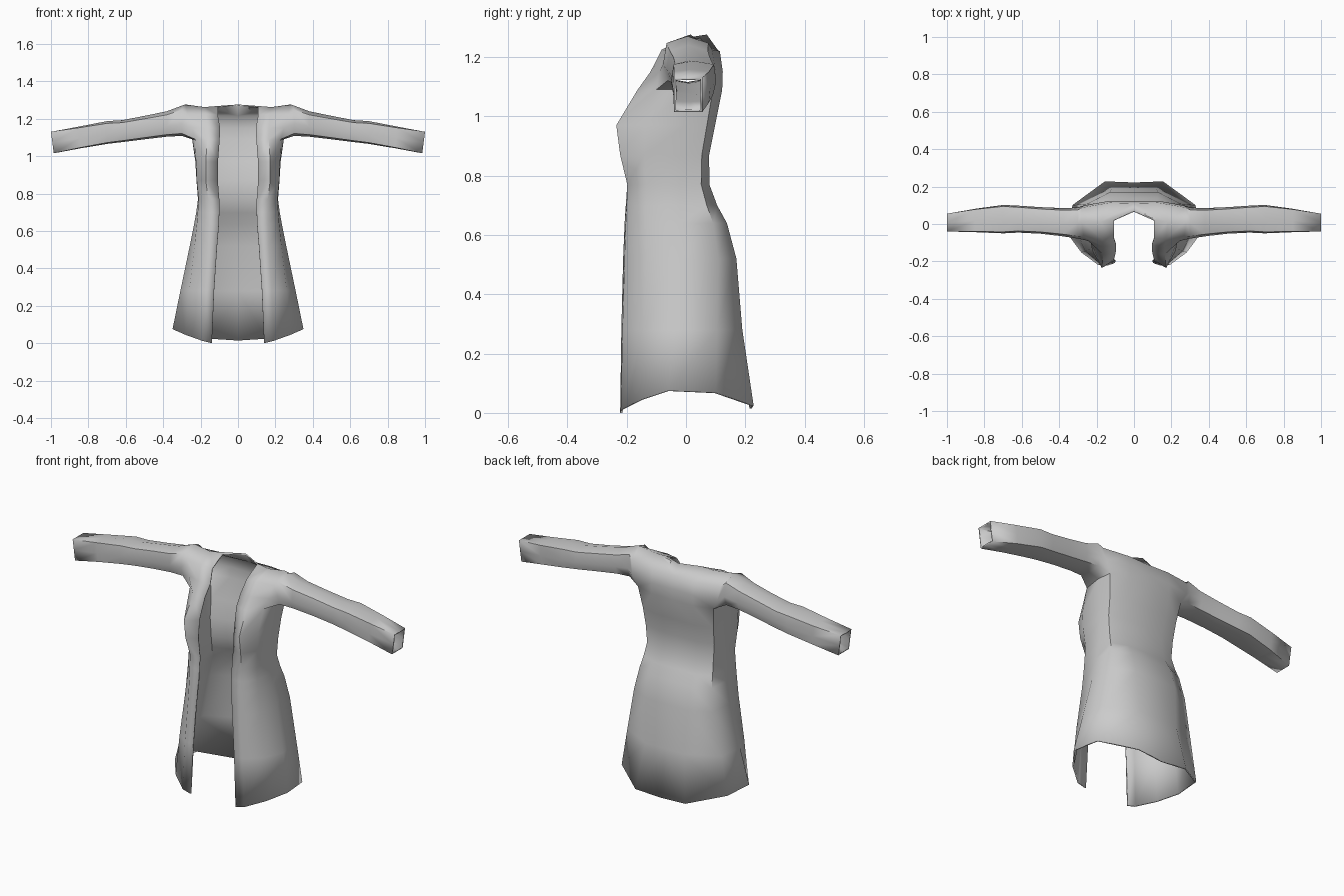
import bpy, bmesh
from mathutils import Vector

if "Cube" in bpy.data.objects:
    bpy.data.objects.remove(bpy.data.objects["Cube"])

cloth = bpy.data.materials.new("grey cloth")
cloth.diffuse_color = (0.6, 0.6, 0.6, 1)
cloth.use_nodes = True
cloth.node_tree.nodes["Principled BSDF"].inputs["Base Color"].default_value = cloth.diffuse_color

bm = bmesh.new()


def verts(points):
    return [bm.verts.new(p) for p in points]


def bridge(a, b, closed=False):
    n = len(a)
    for i in range(n if closed else n - 1):
        j = (i + 1) % n
        bm.faces.new((a[i], a[j], b[j], b[i]))


# Body: z, lapel edge x y, front x y, side x y, back x y (right half)
BODY = [
    (0.00, .140, -.222, .190, -.220, .350, -.06, .155, .228),
    (0.28, .128, -.218, .180, -.214, .308, -.04, .120, .190),
    (0.52, .112, -.212, .165, -.207, .258, -.02, .130, .170),
    (0.64, .102, -.207, .160, -.203, .234, -.02, .125, .138),
    (0.70, .100, -.203, .160, -.200, .223, -.02, .120, .105),
    (0.77, .100, -.198, .160, -.198, .214, -.02, .120, .079),
    (0.87, .108, -.198, .172, -.222, .222, -.01, .120, .078),
    (0.97, .107, -.190, .172, -.235, .228, .00, .130, .098),
    (1.09, .098, -.155, .165, -.163, .245, .01, .130, .122),
]
HEM = [0, .012, .045, .075, .068, .025, .015]      # hem rises at the sides

rows = []
for k, (z, ex, ey, fx, fy, sx, sy, bx, by) in enumerate(BODY):
    t = min(z / 0.7, 1)
    bulge = 0.012 + 0.012 * t
    pts = [(ex, ey), (fx, fy),
           ((fx + sx) / 2 + bulge, (fy + sy) / 2 - bulge),
           (sx, sy),
           (sx * (.94 + .02 * t), sy + (by - sy) * (.56 + .16 * t)),
           (bx, by), (0, by - (.006 if k == 0 else 0))]
    rows.append(verts([(x, y, z + (HEM[i] if k == 0 else 0))
                       for i, (x, y) in enumerate(pts)]))
for a, b in zip(rows, rows[1:]):
    bridge(a, b)

# Chest and shoulder blades above the armpit
low = rows[-1]
front_b = verts([(.095, -.112, 1.15), (.165, -.12, 1.15), (.245, -.09, 1.15)])
front_c = verts([(.108, -.075, 1.22), (.172, -.082, 1.225), (.268, -.068, 1.22)])
back_b = verts([(.265, .10, 1.15), (.13, .124, 1.15), (0, .122, 1.15)])
back_c = verts([(.278, .088, 1.225), (.13, .114, 1.22), (0, .11, 1.22)])
top = verts([(.108, .02, 1.268), (.18, .012, 1.262), (.28, .015, 1.276)])
nape = bm.verts.new((0, .07, 1.276))
bridge(low[:3], front_b)
bridge(front_b, front_c)
bridge(front_c, top)
bridge(low[4:], back_b)
bridge(back_b, back_c)
bm.faces.new((back_c[0], back_c[1], top[1], top[2]))
bm.faces.new((back_c[1], back_c[2], nape, top[0], top[1]))

# Sleeve: rings from the armhole to a square cuff
ROUND = [(-.8, .08), (0, 0), (.8, .08), (1, .4), (.85, .86), (0, 1), (-.85, .86), (-1, .4)]
SQUARE = [(-1, 0), (0, 0), (1, 0), (1, .5), (1, 1), (0, 1), (-1, 1), (-1, .5)]
SLEEVE = [  # x, y min, y max, z bottom, z top, squareness
    (.30, -.078, .088, 1.108, 1.270, 0),
    (.38, -.066, .085, 1.104, 1.240, 0),
    (.50, -.052, .090, 1.090, 1.215, .1),
    (.62, -.046, .098, 1.075, 1.192, .2),
    (.70, -.050, .102, 1.066, 1.187, .3),
    (.85, -.044, .082, 1.042, 1.158, .6),
    (1.0, -.040, .055, 1.015, 1.130, 1),
]
ring = [low[2], low[3], low[4], back_b[0], back_c[0], top[2], front_c[2], front_b[2]]
for x, y0, y1, z0, z1, s in SLEEVE:
    pts = []
    for r, q in zip(ROUND, SQUARE):
        u, v = Vector(r).lerp(Vector(q), s)
        pts.append((x - .015 * (1 - v) * s,
                    (y0 + y1) / 2 + u * (y1 - y0) / 2, z0 + v * (z1 - z0)))
    new = verts(pts)
    bridge(ring, new, True)
    ring = new

bmesh.ops.recalc_face_normals(bm, faces=bm.faces)
# Make sure the cloth faces outward at the middle of the back
bm.faces.ensure_lookup_table()
probe = max(bm.faces, key=lambda f: f.calc_center_median().y)
if probe.normal.y < 0:
    bmesh.ops.reverse_faces(bm, faces=bm.faces)
mesh = bpy.data.meshes.new("coat")
bm.to_mesh(mesh)
bm.free()
coat = bpy.data.objects.new("coat", mesh)
bpy.context.collection.objects.link(coat)
mesh.materials.append(cloth)

# Mirror the left half and give the cloth a thin lining
mirror = coat.modifiers.new("mirror", 'MIRROR')
mirror.use_clip = True
lining = coat.modifiers.new("lining", 'SOLIDIFY')
lining.thickness = 0.008
lining.offset = -1
bpy.context.view_layer.objects.active = coat
coat.select_set(True)
bpy.ops.object.shade_smooth_by_angle(angle=1.0)
